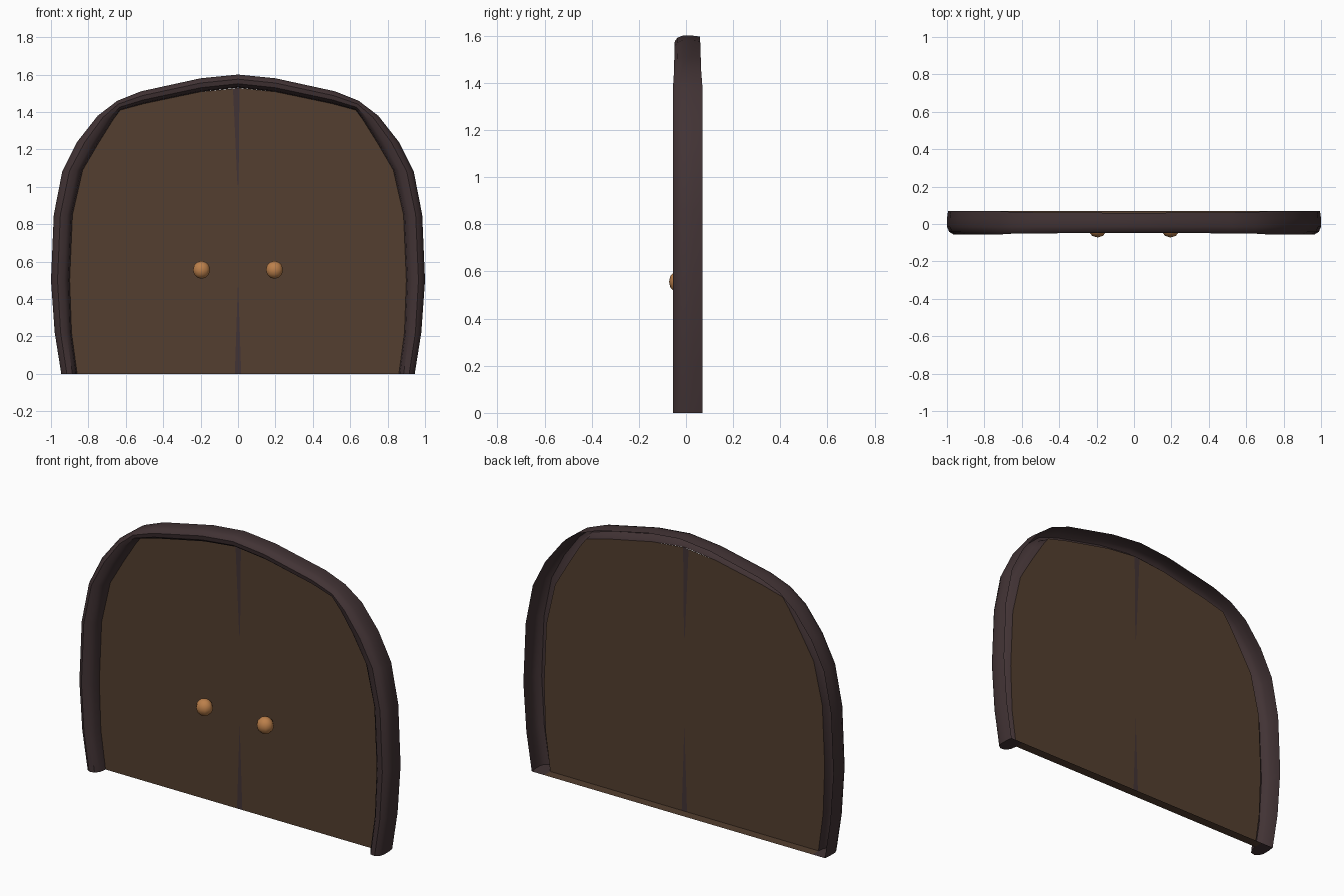
import bpy, bmesh, math
from mathutils import Vector

if "Cube" in bpy.data.objects:
    bpy.data.objects.remove(bpy.data.objects["Cube"])


def material(name, rgb):
    m = bpy.data.materials.new(name)
    m.diffuse_color = (*rgb, 1)
    m.use_nodes = True
    m.node_tree.nodes["Principled BSDF"].inputs["Base Color"].default_value = m.diffuse_color
    return m


BROWN = material("door brown", (0.088, 0.049, 0.029))
DARK = material("dark frame", (0.054, 0.033, 0.035))
BRASS = material("knob orange", (0.50, 0.215, 0.070))

# half outlines of the arch, from the floor up to the crown
OUTER = [(.945, 0), (.98, .22), (1.0, .5), (.985, .85), (.94, 1.08), (.86, 1.24),
         (.75, 1.38), (.645, 1.46), (.52, 1.51), (.2, 1.58), (0, 1.6)]
INNER = [(.86, 0), (.89, .22), (.90, .5), (.885, .85), (.83, 1.09), (.745, 1.235),
         (.67, 1.355), (.63, 1.41), (.5, 1.445), (.2, 1.508), (0, 1.53)]
PANEL_Y = 0.015
BACK_Y = 0.07


def mirrored(half):
    return half + [(-x, z) for x, z in reversed(half[:-1])]


def finish(name, bm, mats, angle=None):
    me = bpy.data.meshes.new(name)
    bm.to_mesh(me)
    bm.free()
    ob = bpy.data.objects.new(name, me)
    bpy.context.collection.objects.link(ob)
    for m in mats:
        me.materials.append(m)
    if angle:
        bpy.ops.object.select_all(action='DESELECT')
        ob.select_set(True)
        bpy.context.view_layer.objects.active = ob
        bpy.ops.object.shade_smooth_by_angle(angle=math.radians(angle))
    return ob


# rounded arch frame, open at the back: (share of width from outside in, depth)
PROFILE = [(.06, BACK_Y), (0, .03), (0, -.015), (.12, -.042), (.35, -.056),
           (.7, -.05), (.93, -.025), (1, PANEL_Y)]
bm = bmesh.new()
rings = []
for (ox, oz), (ix, iz) in zip(mirrored(OUTER), mirrored(INNER)):
    flat = 1 - 0.15 * (oz / 1.6) ** 6 if oz > 1.4 else 1
    rings.append([bm.verts.new((ox + (ix - ox) * t,
                                y * flat if t < 1 else y,
                                oz + (iz - oz) * t)) for t, y in PROFILE])
for a, b in zip(rings, rings[1:]):
    for i in range(len(PROFILE) - 1):
        bm.faces.new((a[i], a[i + 1], b[i + 1], b[i]))
# frame feet
for ring in (rings[0], rings[-1]):
    corner = bm.verts.new((ring[-1].co.x, BACK_Y, 0))
    bm.faces.new(ring + [corner])
bmesh.ops.recalc_face_normals(bm, faces=bm.faces)
if sum(f.normal.dot(Vector((0, -1, 0))) * f.calc_area() for f in bm.faces) < 0:
    bmesh.ops.reverse_faces(bm, faces=bm.faces)
finish("arch_frame", bm, [DARK], 40)

# door leaves with tapered dark seams between them
bm = bmesh.new()


def sheet(points, mat):
    f = bm.faces.new([bm.verts.new((x, PANEL_Y, z)) for x, z in points])
    f.normal_update()
    if f.normal.y > 0:
        f.normal_flip()
    f.material_index = mat


SEAM_L = [(-.027, 1.525), (-.004, 1.03), (0, .5), (-.017, 0)]
SEAM_R = [(.008, 1.528), (.003, 1.03), (0, .5), (.017, 0)]
sheet(INNER[:-1] + SEAM_R, 0)
sheet([(-x, z) for x, z in INNER[:-1]] + SEAM_L, 0)
sheet([SEAM_L[0], (0, 1.53), SEAM_R[0], SEAM_R[1], SEAM_L[1]], 1)
sheet([SEAM_L[1], SEAM_R[1], (0, 1.0)], 1)
sheet([SEAM_L[1], (0, 1.0), (0, .5)], 0)
sheet([SEAM_R[1], (0, 1.0), (0, .5)], 0)
sheet([SEAM_L[3], SEAM_R[3], (0, .5)], 1)
# bottom edge of the doors
f = bm.faces.new([bm.verts.new(p) for p in ((-.86, PANEL_Y, 0), (-.86, BACK_Y, 0),
                                            (.86, BACK_Y, 0), (.86, PANEL_Y, 0))])
f.normal_update()
if f.normal.z > 0:
    f.normal_flip()
bmesh.ops.triangulate(bm, faces=bm.faces)
finish("door_leaves", bm, [BROWN, DARK])

# round knobs
for side, name in ((-1, "left_knob"), (1, "right_knob")):
    bm = bmesh.new()
    bmesh.ops.create_uvsphere(bm, u_segments=10, v_segments=6, radius=1)
    for v in bm.verts:
        v.co = Vector((v.co.x * .048 + side * .195, v.co.y * .043 - .029,
                       v.co.z * .048 + .556))
    finish(name, bm, [BRASS], 60)
